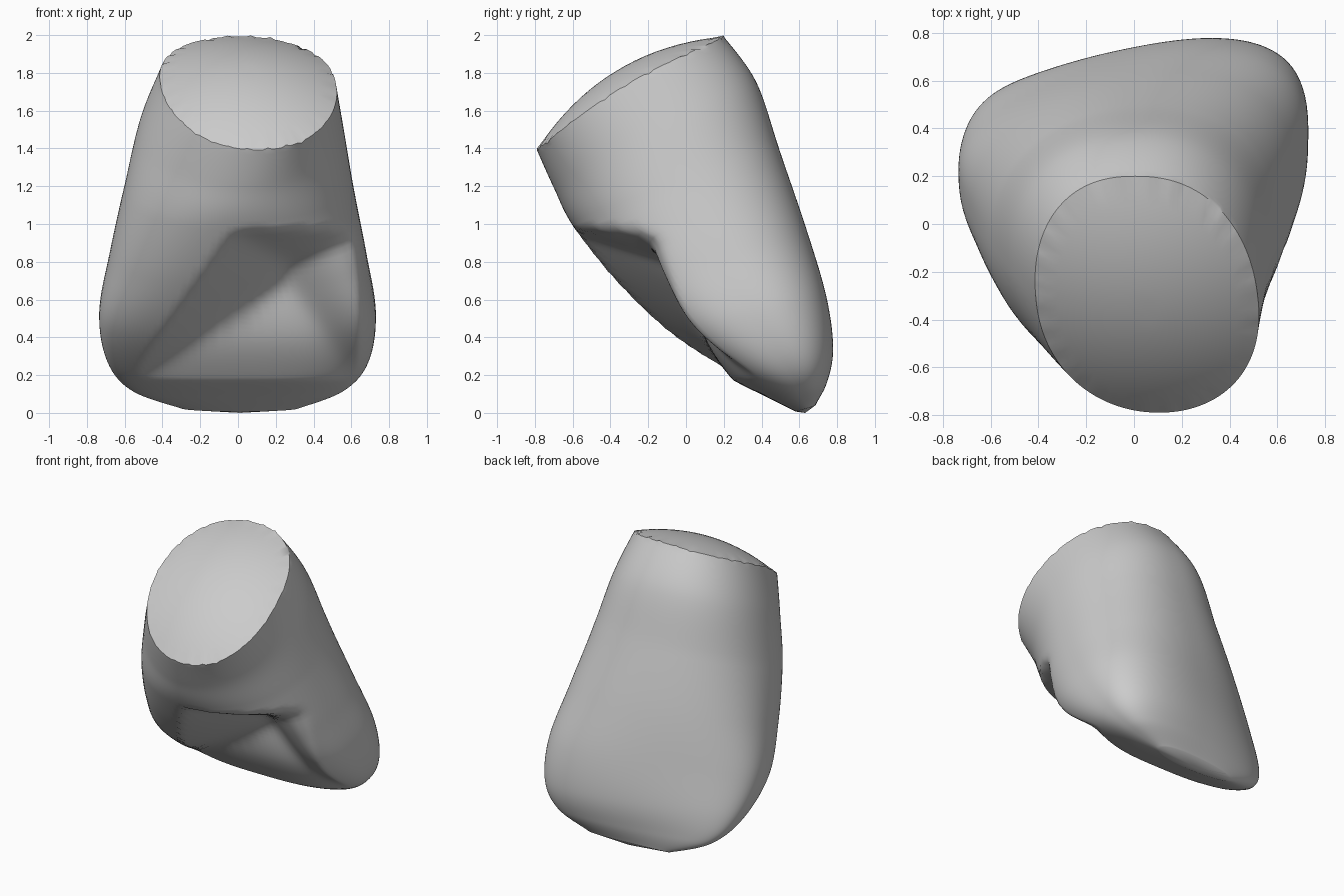
import bpy, bmesh, math, random
from mathutils import Vector

random.seed(4)
SEGMENTS, STEPS, CAP_RINGS = 120, 10, 10

# Cross-sections, top to bottom:
# front y, front z, back y, back z, right x, left x, front squareness, back skew
SECTIONS = [
    (-.79, 1.4, .2, 2, -.41, .52, 2.1, 0),
    (-.7, 1.2, .37, 1.76, -.52, .56, 2, .04),
    (-.6, 1, .49, 1.4, -.6, .61, 2.1, .09),
    (-.37, .69, .615, 1, -.68, .68, 2.5, .16),
    (-.1, .42, .7, .65, -.735, .73, 2.9, .22),
    (.2, .21, .74, .36, -.69, .69, 2.9, .2),
    (.43, .09, .72, .17, -.56, .56, 2.5, .15),
    (.58, .015, .68, .05, -.3, .32, 2, .07),
]


def spline(a, b, c, d, t):
    """Catmull-Rom blend of four rows."""
    return [q + .5 * t * (r - p + t * (2 * p - 5 * q + 4 * r - s
            + t * (3 * (q - r) + s - p))) for p, q, r, s in zip(a, b, c, d)]


def power(value, exponent):
    return math.copysign(abs(value) ** exponent, value)


def section_point(row, angle, scale=1, bow=0):
    """Point on one tilted section, optionally shrunk and domed."""
    fy, fz, by, bz, right, left, square, skew = row
    p = square if math.sin(angle) < 0 else 2.25
    u = power(math.cos(angle), 2 / p) * scale
    v = power(math.sin(angle), 2 / p) * scale
    x = (left + right) / 2 + u * (left - right) / 2
    point = Vector((x, (fy + by) / 2 + v * (by - fy) / 2,
                    (fz + bz) / 2 + v * (bz - fz) / 2))
    point.x -= bow * v * .05
    point.y += skew * x * (v + 1) / 2
    normal = Vector((0, fz - bz, by - fy)).normalized()
    return point + normal * bow * (.14 * (1 - v * v) - .09 * u * u)


def carve(point, angle):
    """Press a three-sided hollow into the underside."""
    if math.sin(angle) < 0:
        x, z = point.x, point.z
        limits = (
            .8 * (z - .18),                               # sloping floor
            1.15 * (.82 * (x + .6) - .57 * (z - .15)),    # flank on the right
            2.2 * (.98 - z),                              # roof under the crest
            1.1 * (.64 - x),                              # flank on the left
        )
        soft = -math.log(sum(math.exp(-25 * d) for d in limits)) / 25
        point.y += max(0, soft) * min(1, -2 * math.sin(angle))
    return point


# Interpolated wall sections
rows = []
last = len(SECTIONS) - 1
for i in range(last):
    near = [SECTIONS[min(max(i + k, 0), last)] for k in (-1, 0, 1, 2)]
    rows += [spline(*near, s / STEPS) for s in range(STEPS)]
rows.append(SECTIONS[-1])

bm = bmesh.new()
angles = [math.tau * k / SEGMENTS for k in range(SEGMENTS)]
rings = []

# Domed cut face, from its middle out to the slightly ragged rim
for c in range(1, CAP_RINGS + 1):
    s = c / CAP_RINGS
    rings.append([bm.verts.new(section_point(SECTIONS[0], a, s, 1)) for a in angles])
for k in range(0, SEGMENTS, 4):
    rings[-1][k].co.z += random.uniform(-.012, .012)

# Body wall; the bow of the rim fades out below it
for i, row in enumerate(rows[1:], 1):
    fade = max(0, 1 - i / (2 * STEPS))
    rings.append([bm.verts.new(carve(section_point(row, a, 1, fade), a)) for a in angles])

for upper, lower in zip(rings, rings[1:]):
    for k in range(SEGMENTS):
        n = (k + 1) % SEGMENTS
        bm.faces.new((upper[k], lower[k], lower[n], upper[n]))

# Close the middle of the cut face and the bottom lip
for ring in (rings[0], rings[-1]):
    centre = bm.verts.new(sum((v.co for v in ring), Vector()) / SEGMENTS)
    if ring is rings[-1]:
        centre.co.z -= .025
    for k in range(SEGMENTS):
        bm.faces.new((ring[k], ring[(k + 1) % SEGMENTS], centre))
bmesh.ops.recalc_face_normals(bm, faces=bm.faces)

# Rest on the ground
lowest = min(v.co.z for v in bm.verts)
bmesh.ops.translate(bm, verts=bm.verts, vec=(0, 0, -lowest))

cube = bpy.data.objects.get("Cube")
if cube:
    bpy.data.objects.remove(cube, do_unlink=True)

mesh = bpy.data.meshes.new("stump_body")
bm.to_mesh(mesh)
bm.free()
body = bpy.data.objects.new("stump_body", mesh)
bpy.context.collection.objects.link(body)

# Plain grey
grey = bpy.data.materials.new("plain grey")
grey.use_nodes = True
colour = (.6, .6, .6, 1)
grey.diffuse_color = colour
grey.node_tree.nodes["Principled BSDF"].inputs["Base Color"].default_value = colour
mesh.materials.append(grey)

bpy.context.view_layer.objects.active = body
body.select_set(True)
bpy.ops.object.shade_smooth_by_angle(angle=math.radians(40))
